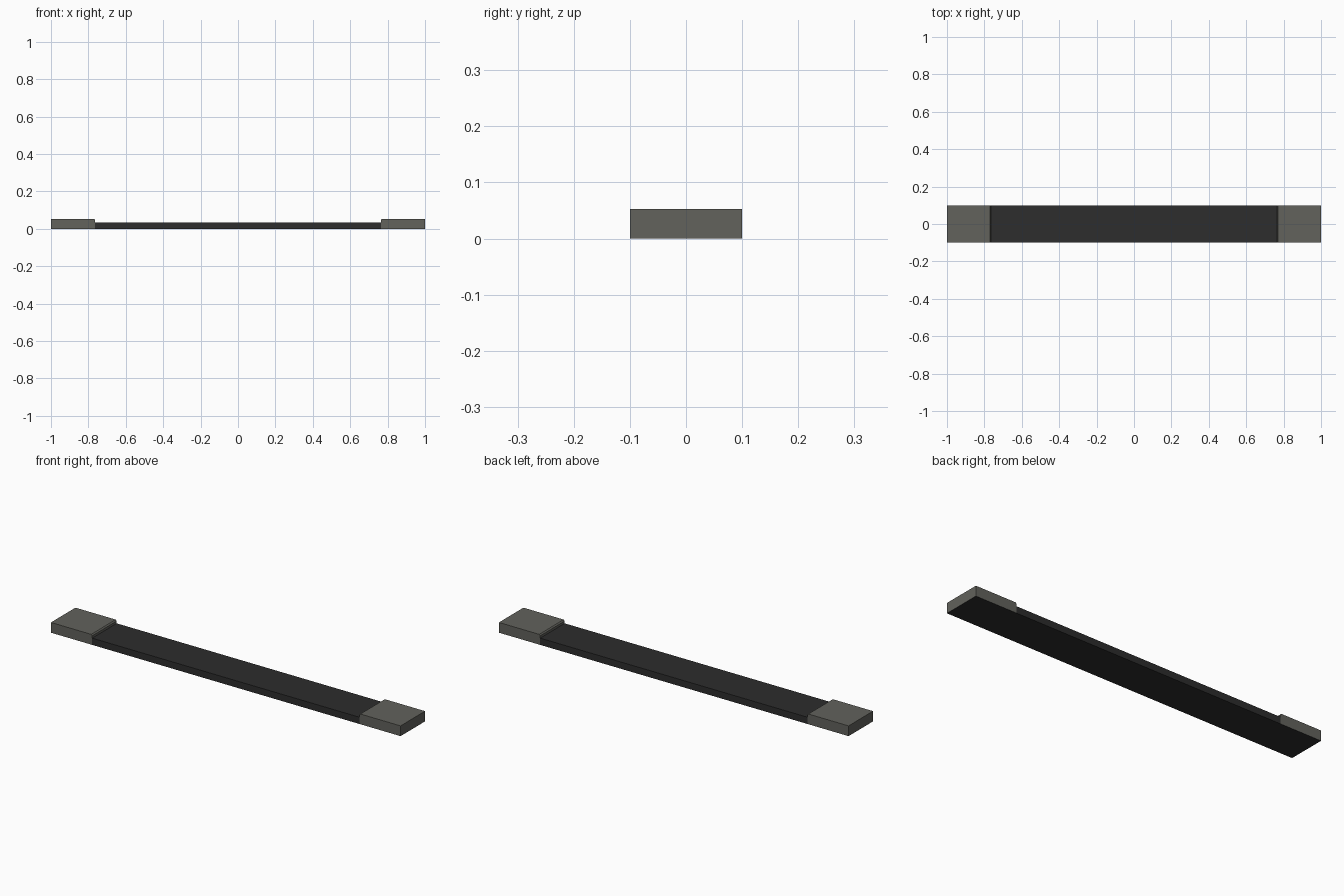
import bpy, bmesh

if "Cube" in bpy.data.objects:
    bpy.data.objects.remove(bpy.data.objects["Cube"])

W, X_IN, X_OUT = 0.1, 0.764, 1.0      # half width, cap inner and outer ends
H_STRIP, H_CAP, CH = 0.035, 0.053, 0.006


def material(name, rgb):
    m = bpy.data.materials.new(name)
    m.diffuse_color = (*rgb, 1)
    m.use_nodes = True
    m.node_tree.nodes["Principled BSDF"].inputs["Base Color"].default_value = m.diffuse_color
    return m


grey = material("warm grey", (0.122, 0.122, 0.107))
dark = material("charcoal", (0.026, 0.026, 0.026))


def extrude_profile(name, pts, mats):
    """Extrude an x-z outline across the full width; underside uses the last material."""
    bm = bmesh.new()
    face = bm.faces.new([bm.verts.new((x, -W, z)) for x, z in pts])
    new = bmesh.ops.extrude_face_region(bm, geom=[face])["geom"]
    bmesh.ops.translate(bm, vec=(0, 2 * W, 0),
                        verts=[v for v in new if isinstance(v, bmesh.types.BMVert)])
    bmesh.ops.recalc_face_normals(bm, faces=bm.faces)
    for f in bm.faces:
        if f.normal.z < -0.9:
            f.material_index = len(mats) - 1
    me = bpy.data.meshes.new(name)
    bm.to_mesh(me)
    bm.free()
    for m in mats:
        me.materials.append(m)
    ob = bpy.data.objects.new(name, me)
    bpy.context.collection.objects.link(ob)


# Long dark centre strip
extrude_profile("centre_strip",
                [(-X_IN, 0), (X_IN, 0), (X_IN, H_STRIP), (-X_IN, H_STRIP)], [dark])

# Raised end caps with a small chamfer on the inner top edge, dark underside
for side, s in (("left", -1), ("right", 1)):
    outline = [(X_IN, 0), (X_OUT, 0), (X_OUT, H_CAP),
               (X_IN + CH, H_CAP), (X_IN, H_CAP - CH)]
    extrude_profile(side + "_end_cap", [(s * x, z) for x, z in outline], [grey, dark])
